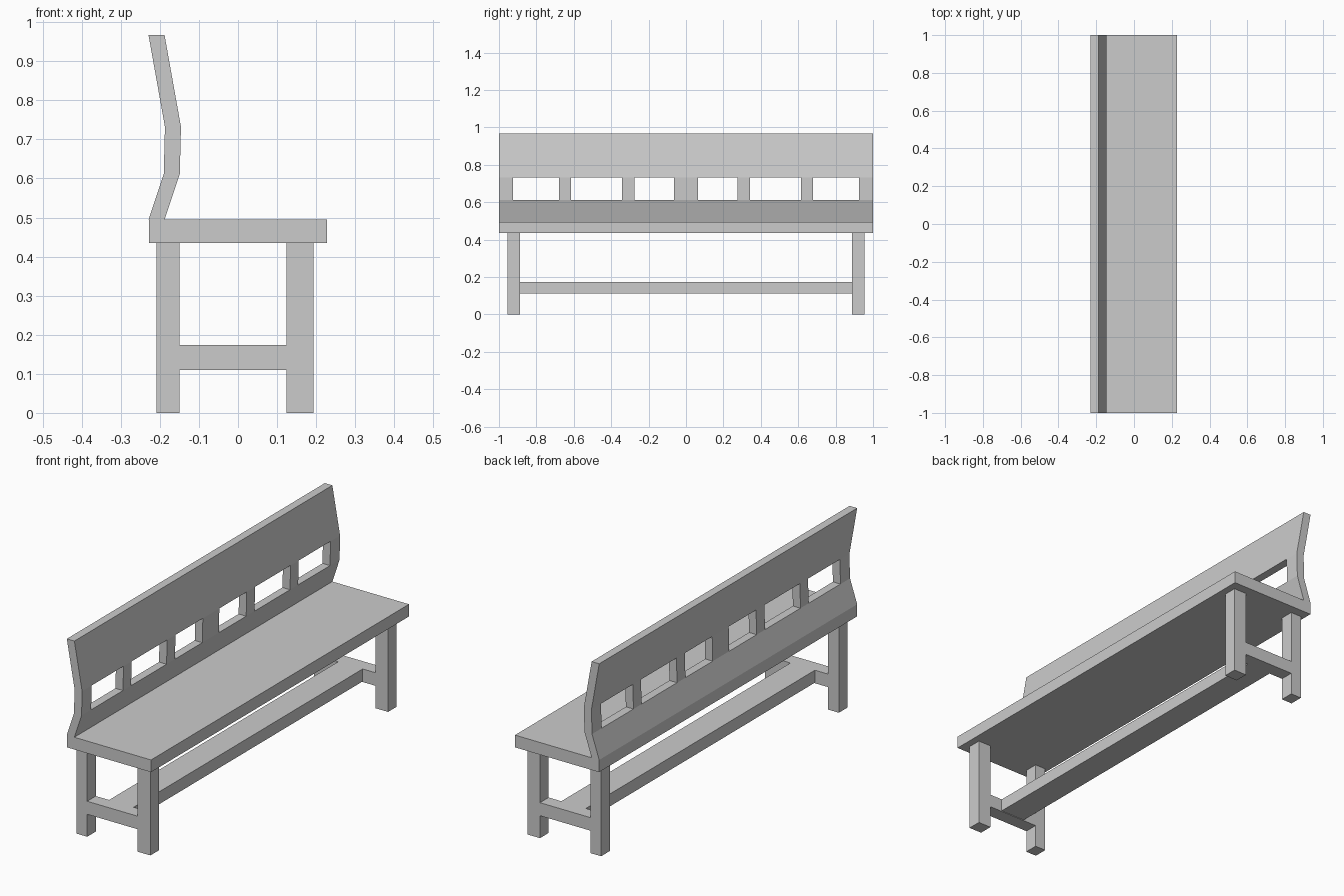
import bpy, bmesh

if "Cube" in bpy.data.objects:
    bpy.data.objects.remove(bpy.data.objects["Cube"])


def finish(name, bm):
    bmesh.ops.recalc_face_normals(bm, faces=bm.faces)
    mesh = bpy.data.meshes.new(name)
    bm.to_mesh(mesh)
    bm.free()
    obj = bpy.data.objects.new(name, mesh)
    bpy.context.collection.objects.link(obj)
    return obj


def box(name, xs, ys, zs):
    bm = bmesh.new()
    bmesh.ops.create_cube(bm, size=1)
    for v in bm.verts:
        v.co = [a + (b - a) * (c + 0.5) for (a, b), c in zip((xs, ys, zs), v.co)]
    return finish(name, bm)


# Seat plank
box("seat", (-0.228, 0.228), (-1, 1), (0.435, 0.495))

# Backrest: bent sheet with a row of openings, thickened backwards
profile = [(-0.188, 0.495), (-0.149, 0.612), (-0.146, 0.732), (-0.188, 0.967)]
half = [0.064, 0.276, 0.341, 0.616, 0.679, 0.926, 1]
ys = [-y for y in reversed(half)] + half
bm = bmesh.new()
grid = [[bm.verts.new((x, y, z)) for y in ys] for x, z in profile]
for r in range(len(profile) - 1):
    for c in range(len(ys) - 1):
        if r == 1 and c % 2 == 1:
            continue  # opening
        bm.faces.new((grid[r][c], grid[r][c + 1], grid[r + 1][c + 1], grid[r + 1][c]))
front = bm.faces[:]
ext = bmesh.ops.extrude_face_region(bm, geom=front, use_keep_orig=True)
new_verts = [g for g in ext["geom"] if isinstance(g, bmesh.types.BMVert)]
bmesh.ops.translate(bm, verts=new_verts, vec=(-0.041, 0, 0))
finish("backrest", bm)

# Legs and side stretchers at both ends
for side, s in (("left", -1), ("right", 1)):
    span = tuple(sorted((s * 0.888, s * 0.955)))
    box(side + "_rear_leg", (-0.208, -0.15), span, (0, 0.435))
    box(side + "_front_leg", (0.124, 0.193), span, (0, 0.435))
    box(side + "_side_stretcher", (-0.15, 0.124), span, (0.11, 0.174))

# Long stretcher joining the two ends
box("long_stretcher", (-0.078, 0.055), (-0.888, 0.888), (0.113, 0.174))
